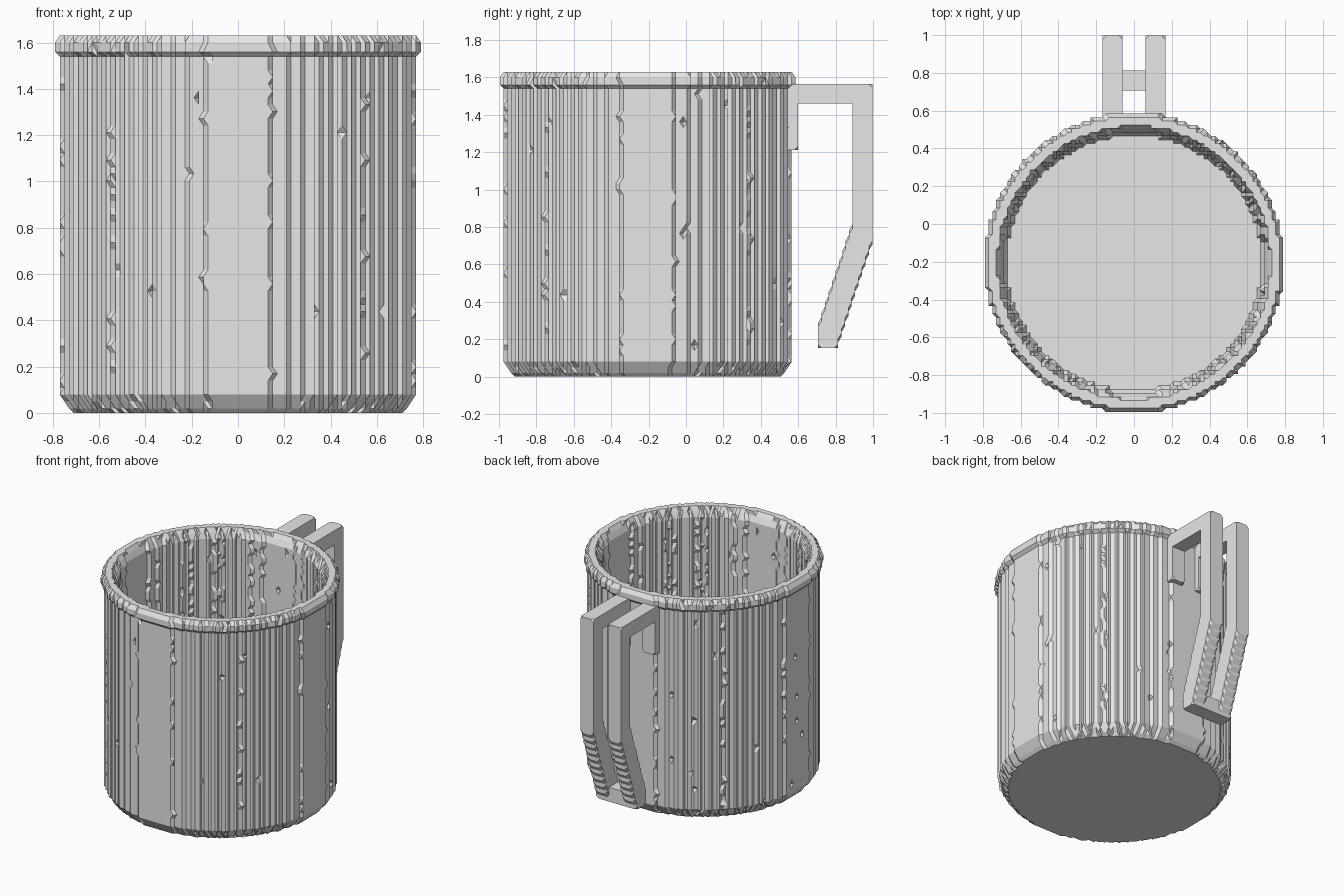
import bpy, bmesh, math, random
from itertools import product
from mathutils import Vector

random.seed(4)
if "Cube" in bpy.data.objects:
    bpy.data.objects.remove(bpy.data.objects["Cube"])

STEP = 0.02        # terrace size of the stepped surface
SIDES = 256
CENTRE_Y = -0.205

grey = bpy.data.materials.new("plain_grey")
grey.use_nodes = True
grey.diffuse_color = (0.8, 0.8, 0.8, 1)
grey.node_tree.nodes["Principled BSDF"].inputs["Base Color"].default_value = (0.8, 0.8, 0.8, 1)


def finish(bm, name):
    mesh = bpy.data.meshes.new(name)
    bmesh.ops.recalc_face_normals(bm, faces=bm.faces[:])
    bm.to_mesh(mesh)
    bm.free()
    mesh.materials.append(grey)
    obj = bpy.data.objects.new(name, mesh)
    bpy.context.collection.objects.link(obj)
    return obj


def snap(v):
    return (math.floor(v / STEP) + 0.5) * STEP


def ring(bm, radius, z, inward):
    """One stepped circle; slight noise makes small nicks along its steps."""
    verts = []
    for i in range(SIDES):
        a = 2 * math.pi * (i + 0.5) / SIDES
        r = radius + random.uniform(-0.0015, 0.0015)
        if random.random() < 0.002:
            r += inward * STEP
        verts.append(bm.verts.new((snap(r * math.cos(a)),
                                   snap(r * math.sin(a)) + CENTRE_Y, z)))
    return verts


def wall(radius, z0, z1, inward):
    rows = round(abs(z1 - z0) / 0.03)
    return [(radius, z0 + (z1 - z0) * i / rows, inward) for i in range(rows + 1)]


# Cup: lathe from the underside, up the outer wall, over the rim, down inside
profile = [(0.712, 0, 0), (0.732, 0.02, 0), (0.752, 0.05, 0)]
profile += wall(0.772, 0.08, 1.54, -1)
profile += [(0.793, 1.56, 0), (0.793, 1.60, 0), (0.772, 1.63, 0),
            (0.725, 1.63, 0), (0.712, 1.60, 0)]
profile += wall(0.692, 1.56, 0.13, 1)
profile += [(0.672, 0.10, 0)]

bm = bmesh.new()
rings = [ring(bm, *p) for p in profile]
for low, high in zip(rings, rings[1:]):
    for i in range(SIDES):
        j = (i + 1) % SIDES
        bm.faces.new((low[i], low[j], high[j], high[i]))
bm.faces.new(rings[0][::-1])
bm.faces.new(rings[-1])
bmesh.ops.remove_doubles(bm, verts=bm.verts[:], dist=0.0005)
bmesh.ops.triangulate(bm, faces=bm.faces[:])
finish(bm, "cup")


# Handle: chamfered square wire made of hulls between path points
def chamfered_cube(p, half=0.053, cut=0.02):
    for signs in product((-1, 1), repeat=3):
        for axis in range(3):
            size = [half] * 3
            size[axis] -= cut
            yield p + Vector(s * d for s, d in zip(signs, size))


def wire(name, path):
    bm = bmesh.new()
    for a, b in zip(path, path[1:]):
        verts = [bm.verts.new(c) for p in (a, b) for c in chamfered_cube(p)]
        out = bmesh.ops.convex_hull(bm, input=verts)
        spare = {e for e in out["geom_interior"] + out["geom_unused"]
                 if isinstance(e, bmesh.types.BMVert)}
        bmesh.ops.delete(bm, geom=list(spare), context='VERTS')
    finish(bm, name)


def handle_path(x):
    path = [(x, 0.547, 1.265), (x, 0.547, 1.512), (x, 0.944, 1.512), (x, 0.944, 0.76)]
    # Lower part slopes back towards the cup in small steps
    steps = 10
    for i in range(1, steps + 1):
        y = 0.944 - 0.185 * i / steps
        z = 0.76 - 0.55 * i / steps
        path += [(x, y, z + 0.025), (x, y, z)]
    return [Vector(p) for p in path]


for side, x in (("left", 0.113), ("right", -0.113)):
    wire("handle_wire_" + side, handle_path(x))

# Crossbar joining both wires at the bottom of the handle
wire("handle_crossbar", [Vector((-0.113, 0.759, 0.205)), Vector((0.113, 0.759, 0.205))])
